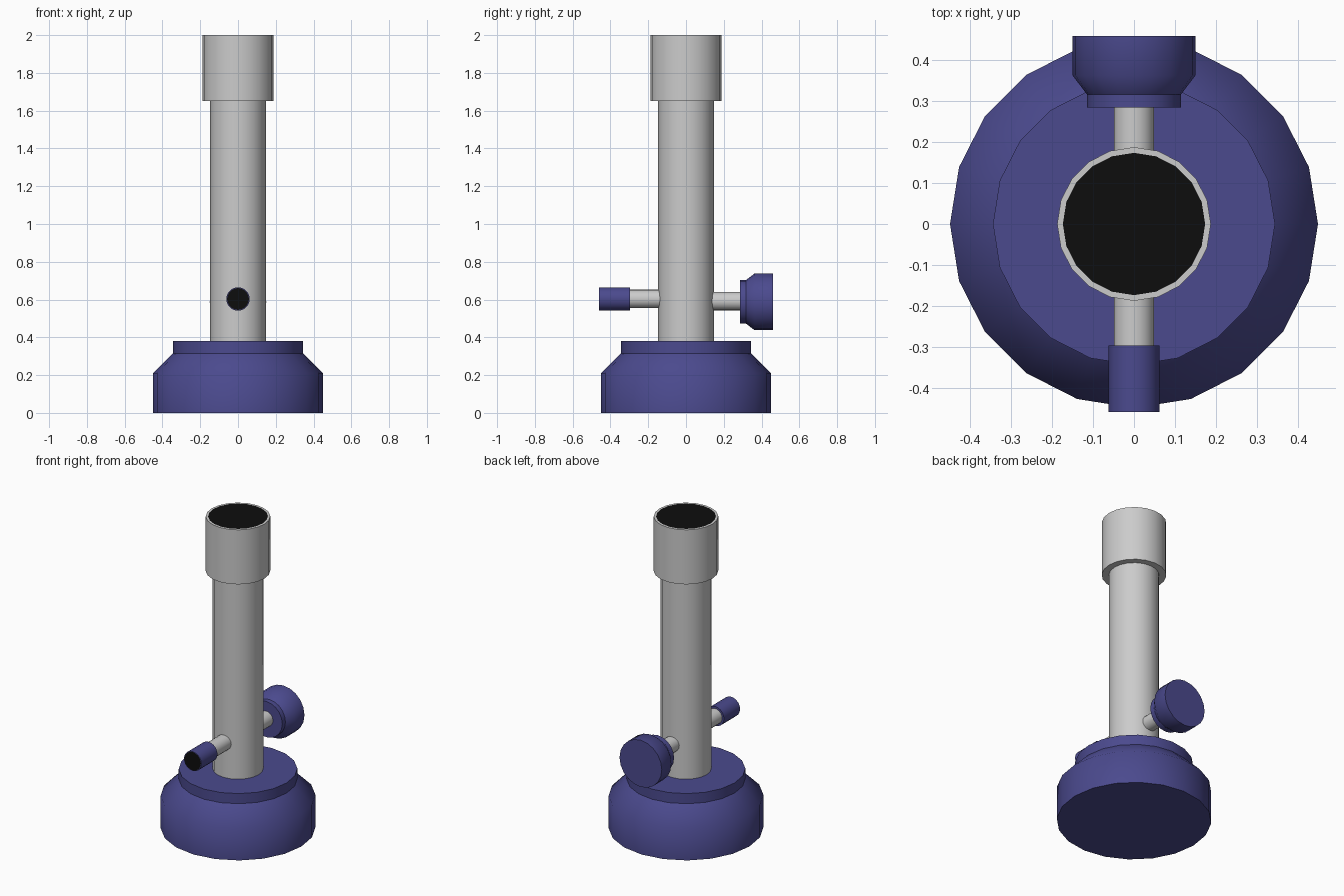
import bpy, bmesh
from math import cos, sin, pi, radians

if "Cube" in bpy.data.objects:
    bpy.data.objects.remove(bpy.data.objects["Cube"])

SIDES = 20


def material(name, rgb):
    m = bpy.data.materials.new(name)
    m.diffuse_color = (*rgb, 1.0)
    m.use_nodes = True
    m.node_tree.nodes["Principled BSDF"].inputs["Base Color"].default_value = m.diffuse_color
    return m


blue = material("blue_paint", (0.07, 0.068, 0.27))
black = material("dark_opening", (0.004, 0.004, 0.004))
grey = material("grey_metal", (0.6, 0.6, 0.6))


def lathe(name, profile, mat, sharp=(), dark_end=False, loc=(0, 0, 0), tilt=0):
    """Turn (radius, height) points about local z; cap both ends."""
    bm = bmesh.new()
    rings = [[bm.verts.new((r * cos(2 * pi * i / SIDES), r * sin(2 * pi * i / SIDES), h))
              for i in range(SIDES)] for r, h in profile]
    for a, b in zip(rings, rings[1:]):
        for i in range(SIDES):
            j = (i + 1) % SIDES
            bm.faces.new((a[i], a[j], b[j], b[i])).smooth = True
    bm.faces.new(rings[0][::-1])
    end = bm.faces.new(rings[-1])
    end.material_index = 1 if dark_end else 0
    bm.normal_update()
    # keep steep edges and the listed rings crisp
    crisp = {v for k in sharp for v in rings[k]}
    for e in bm.edges:
        on_ring = all(v in crisp for v in e.verts)
        e.smooth = e.calc_face_angle(0) < radians(50) and not on_ring
    me = bpy.data.meshes.new(name)
    bm.to_mesh(me)
    bm.free()
    me.materials.append(mat)
    if dark_end:
        me.materials.append(black)
    ob = bpy.data.objects.new(name, me)
    ob.location = loc
    ob.rotation_euler.x = tilt
    bpy.context.collection.objects.link(ob)
    return ob


# Heavy foot with chamfer and raised step
lathe("base", [(0.45, 0), (0.45, 0.21), (0.345, 0.315), (0.345, 0.38)], blue, sharp=(2,))

# Upright barrel with wider collar and dark mouth
lathe("barrel", [(0.147, 0.37), (0.147, 1.65), (0.188, 1.65), (0.188, 2.0), (0.174, 2.0)],
      grey, dark_end=True)

# Gas inlet towards the front
FRONT, BACK = pi / 2, -pi / 2
lathe("inlet_pipe", [(0.049, 0.1), (0.049, 0.31)], grey, loc=(0, 0, 0.603), tilt=FRONT)
lathe("inlet_sleeve", [(0.062, 0.297), (0.062, 0.46), (0.058, 0.46)], blue,
      dark_end=True, loc=(0, 0, 0.603), tilt=FRONT)

# Valve stem and knob towards the back
lathe("valve_stem", [(0.049, 0.1), (0.049, 0.3)], grey, loc=(0, 0, 0.592), tilt=BACK)
lathe("valve_knob", [(0.115, 0.285), (0.115, 0.317), (0.15, 0.363), (0.15, 0.46)], blue,
      sharp=(1,), loc=(0, 0, 0.588), tilt=BACK)
